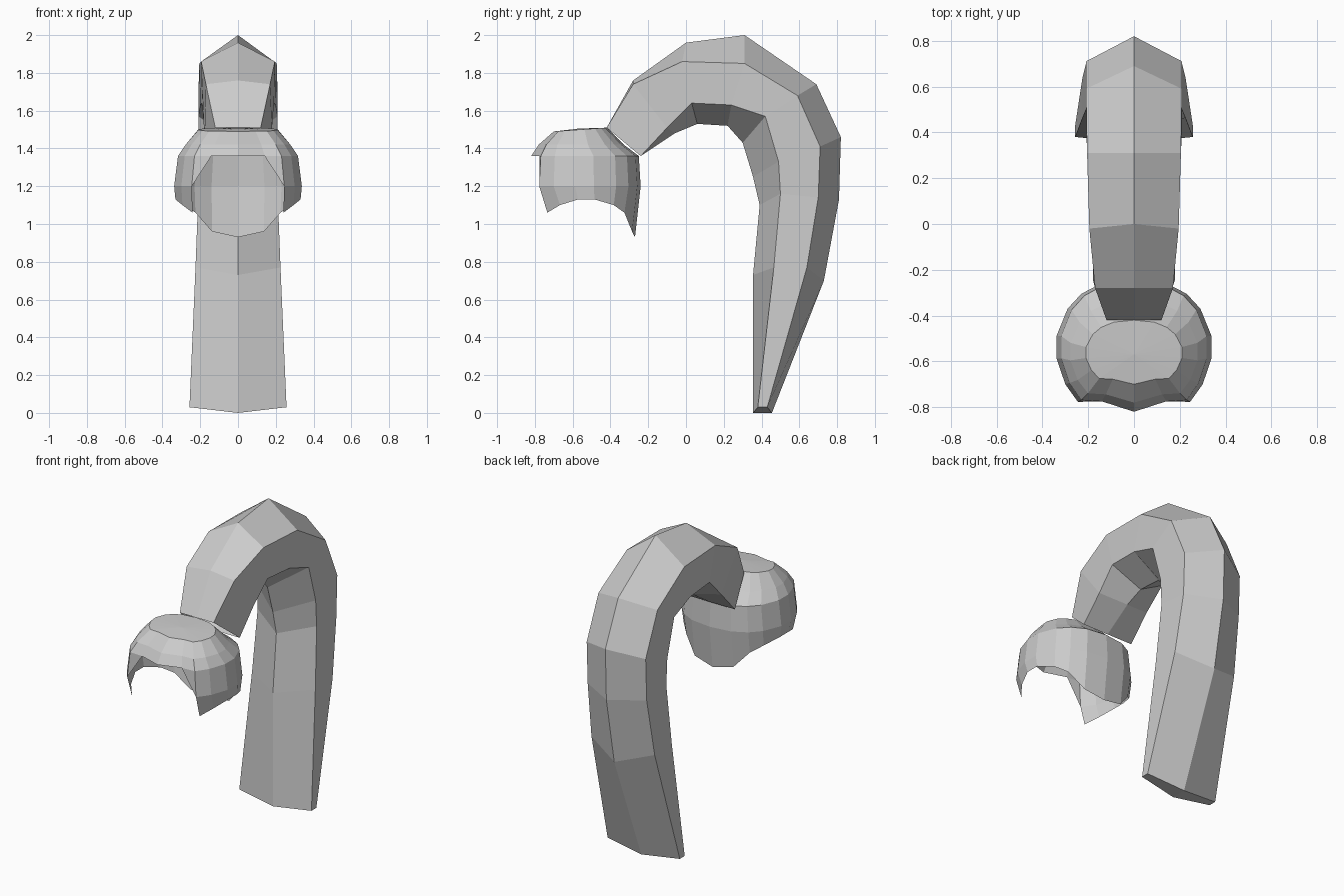
import bpy, bmesh

if "Cube" in bpy.data.objects:
    bpy.data.objects.remove(bpy.data.objects["Cube"])


def make_object(name, build):
    bm = bmesh.new()
    build(bm)
    bmesh.ops.remove_doubles(bm, verts=bm.verts, dist=0.0005)
    bmesh.ops.recalc_face_normals(bm, faces=bm.faces)
    mesh = bpy.data.meshes.new(name)
    bm.to_mesh(mesh)
    bm.free()
    obj = bpy.data.objects.new(name, mesh)
    bpy.context.collection.objects.link(obj)
    return obj


def loft(bm, rings):
    """Join closed rings of points with quads, return the vertex rings."""
    rows = [[bm.verts.new(p) for p in ring] for ring in rings]
    for a, b in zip(rows, rows[1:]):
        for i in range(len(a)):
            j = (i + 1) % len(a)
            bm.faces.new((a[i], a[j], b[j], b[i]))
    return rows


def mirrored(half):
    """Complete a half outline whose first and last points lie on x = 0."""
    return half + [(-x, y, z) for x, y, z in half[-2:0:-1]]


# Curved neck: outer ridge, outer shoulder, inner shoulder, inner ridge as (y, z), then widths
neck_rings = [
    ((-.42, 1.51), (-.42, 1.51), (-.24, 1.36), (-.24, 1.36), .12, .18),
    ((-.28, 1.76), (-.28, 1.74), (-.10, 1.51), (-.06, 1.48), .17, .18),
    ((.00, 1.96), (-.02, 1.86), (.03, 1.64), (.06, 1.53), .195, .19),
    ((.31, 2.0), (.31, 1.85), (.24, 1.63), (.22, 1.52), .205, .20),
    ((.69, 1.74), (.59, 1.68), (.42, 1.57), (.30, 1.43), .21, .21),
    ((.82, 1.46), (.71, 1.41), (.49, 1.33), (.355, 1.25), .21, .21),
    ((.81, 1.13), (.70, 1.14), (.50, 1.16), (.39, 1.10), .21, .21),
    ((.73, .70), (.64, .77), (.465, .77), (.355, .73), .225, .225),
    ((.455, 0), (.43, .03), (.38, .03), (.355, 0), .257, .257),
]


def build_neck(bm):
    rings = []
    for o, s, t, i, ws, wt in neck_rings:
        rings.append(mirrored([(0, *o), (ws, *s), (wt, *t), (0, *i)]))
    rows = loft(bm, rings)
    # Foot end
    f = rows[-1]
    bm.faces.new((f[0], f[1], f[2], f[3]))
    bm.faces.new((f[0], f[3], f[4], f[5]))


make_object("curved_neck", build_neck)

# Hood: half outline from front to back as (x, depth fraction, rim height)
outline = [(0, 0, 1.36), (.15, .08, 1.36), (.245, .09, 1.06), (.30, .22, 1.10),
           (.338, .41, 1.13), (.338, .58, 1.13), (.29, .78, 1.10),
           (.23, .89, 1.06), (.14, .97, .96), (0, 1, .93)]
# Hood levels as (height, width scale, front y, back y)
levels = [(1.49, .62, -.70, -.42), (1.42, .82, -.78, -.33), (1.36, .94, -.82, -.25),
          (1.20, 1.0, -.83, -.24), (None, .98, -.78, -.27)]


def build_hood(bm):
    rings = []
    for z, sx, yf, yb in levels:
        half = []
        for k, (x, v, rim) in enumerate(outline):
            if k < 2 and len(rings) > 2:
                half.append(rings[2][k])      # brim edge stays above the opening
            else:
                half.append((x * sx, yf + v * (yb - yf), rim if z is None else z))
        rings.append(mirrored(half))
    # Back of the crown rises slightly to meet the neck
    rings[0] = [(x, y, z + .02 * (y + .70) / .28) for x, y, z in rings[0]]
    rows = [[bm.verts.new(p) for p in ring] for ring in rings]
    n = len(rows[0])
    front = {n - 1, 0}
    opening = {n - 2, n - 1, 0, 1}
    for r in range(len(rows) - 1):
        a, b = rows[r], rows[r + 1]
        for i in range(n):
            j = (i + 1) % n
            if (r >= 2 and i in front) or (r == 3 and i in opening):
                continue
            if r == 2 and i in opening:       # triangle beside the opening
                tri = (a[i], a[j], b[j]) if i == 1 else (a[i], a[j], b[i])
                bm.faces.new(tri)
            else:
                bm.faces.new((a[i], a[j], b[j], b[i]))
    # Crown
    top = bm.verts.new((0, -.57, 1.505))
    for i in range(n):
        bm.faces.new((top, rows[0][i], rows[0][(i + 1) % n]))
    loose = [v for v in bm.verts if not v.link_faces]
    bmesh.ops.delete(bm, geom=loose, context='VERTS')


make_object("open_hood", build_hood)
